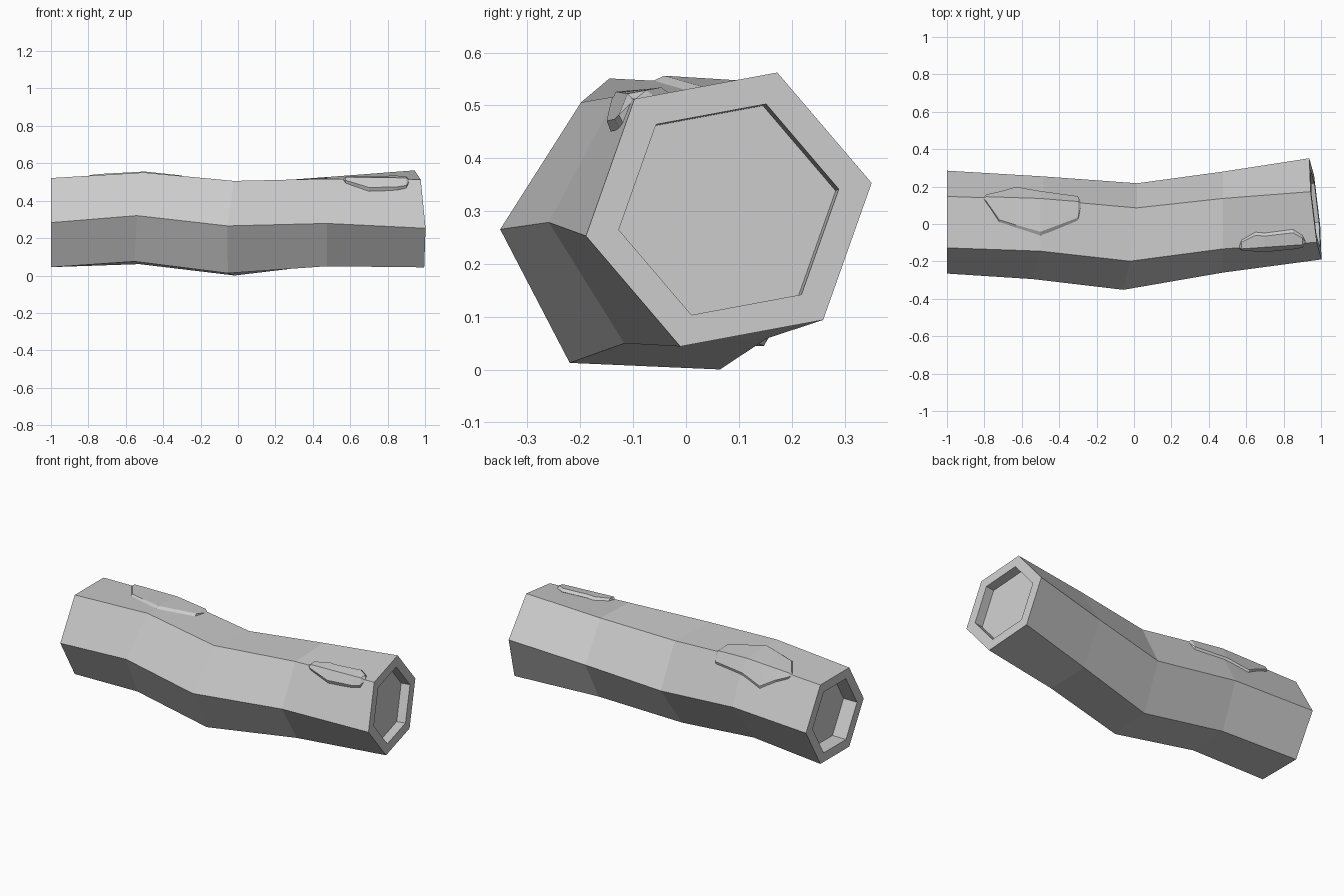
import bpy
import bmesh
from math import cos, sin, radians
from mathutils import Vector

cube = bpy.data.objects.get("Cube")
if cube:
    bpy.data.objects.remove(cube)

grey = bpy.data.materials.new("stone grey")
grey.use_nodes = True
tone = (0.6, 0.6, 0.6, 1)
grey.diffuse_color = tone
grey.node_tree.nodes["Principled BSDF"].inputs["Base Color"].default_value = tone

BACK, TOP_BACK, TOP_FRONT, FRONT = range(4)  # corner numbers around a ring


def ring(x, y, z, radius, roll, slope_y, slope_z):
    """Hexagon around the log's axis, leaning by the two slopes."""
    points = []
    for k in range(6):
        a = radians(60 * k + roll)
        dy, dz = radius * cos(a), radius * sin(a)
        points.append(Vector((x + slope_y * dy + slope_z * dz, y + dy, z + dz)))
    return points


# Sections of the bent log, from end to end
rings = [
    ring(-1, 0.01, 0.283, 0.275, 0, 0, 0),
    ring(-0.515, -0.02, 0.306, 0.275, -3, 0.1, 0.1),
    ring(-0.02, -0.067, 0.253, 0.285, -2.5, 0.13, 0.06),
    ring(0.475, 0.01, 0.288, 0.27, 2, 0, 0),
    ring(0.97, 0.081, 0.303, 0.275, 10.5, -0.11, -0.06),
]


def center(points):
    return sum(points, Vector()) / len(points)


def finish(bm, name):
    bmesh.ops.remove_doubles(bm, verts=bm.verts, dist=0.0005)
    bmesh.ops.recalc_face_normals(bm, faces=bm.faces)
    mesh = bpy.data.meshes.new(name)
    bm.to_mesh(mesh)
    bm.free()
    mesh.materials.append(grey)
    obj = bpy.data.objects.new(name, mesh)
    bpy.context.collection.objects.link(obj)
    return obj


def recess(points, depth):
    """Rim and floor loops of a hollow log end; depth is along the normal."""
    c = center(points)
    normal = (points[2] - points[0]).cross(points[4] - points[0]).normalized()
    rim = [c.lerp(p, 0.77) for p in points]
    return rim, [p + normal * depth for p in rim]


# Log body with a recess in each end
left_rim, left_floor = recess(rings[0], 0.09)
right_rim, right_floor = recess(rings[-1], -0.055)
loops = [left_floor, left_rim] + rings + [right_rim, right_floor]
bm = bmesh.new()
verts = [[bm.verts.new(p) for p in loop] for loop in loops]
for a, b in zip(verts, verts[1:]):
    for k in range(6):
        n = (k + 1) % 6
        bm.faces.new((a[k], a[n], b[n], b[k]))
bm.faces.new(verts[0])
bm.faces.new(verts[-1])
finish(bm, "log_body")


def along(path, x):
    """Point at x on a path that runs the length of the log."""
    for a, b in zip(path, path[1:]):
        if x <= b.x or b is path[-1]:
            return a.lerp(b, (x - a.x) / (b.x - a.x))


def surface(x, ridge, side, t, lift):
    """Point on the log, t of the way from one long edge to the next."""
    p = along([r[ridge] for r in rings], x)
    p = p.lerp(along([r[side] for r in rings], x), t)
    out = p - along([center(r) for r in rings], x)
    out.x = 0
    return p + out.normalized() * lift


def bark_knot(name, ridge, side_a, side_b, columns, height):
    """Low raised patch folded over one long edge of the log."""
    bm = bmesh.new()
    strips = []
    for i, (x, ta, tb) in enumerate(columns):
        h = height if 0 < i < len(columns) - 1 else -0.004
        spots = [(side_a, ta, -0.004), (side_a, ta * 0.85, h), (side_a, 0, h),
                 (side_b, tb * 0.85, h), (side_b, tb, -0.004)]
        strips.append([bm.verts.new(surface(x, ridge, *s)) for s in spots])
    for a, b in zip(strips, strips[1:]):
        for k in range(4):
            bm.faces.new((a[k], a[k + 1], b[k + 1], b[k]))
    # Underside, hidden in the log
    for a, b in zip(strips, strips[1:]):
        bm.faces.new((a[0], b[0], b[4], a[4]))
    bmesh.ops.dissolve_degenerate(bm, dist=0.0005, edges=bm.edges)
    finish(bm, name)


# Large knot on the upper back edge, small knot on the upper front edge
bark_knot("large_knot", TOP_BACK, TOP_FRONT, BACK,
          [(-0.81, 0, 0), (-0.79, 0.1, 0.1), (-0.72, 0.5, 0.25), (-0.63, 0.6, 0.5),
           (-0.5, 0.73, 0.35), (-0.3, 0.35, 0.25), (-0.28, 0, 0)], 0.011)
bark_knot("small_knot", TOP_FRONT, TOP_BACK, FRONT,
          [(0.56, 0, 0), (0.575, 0.15, 0.08), (0.65, 0.28, 0.18), (0.7, 0.25, 0.25),
           (0.85, 0.28, 0.22), (0.9, 0.15, 0.18), (0.92, 0, 0)], 0.012)
